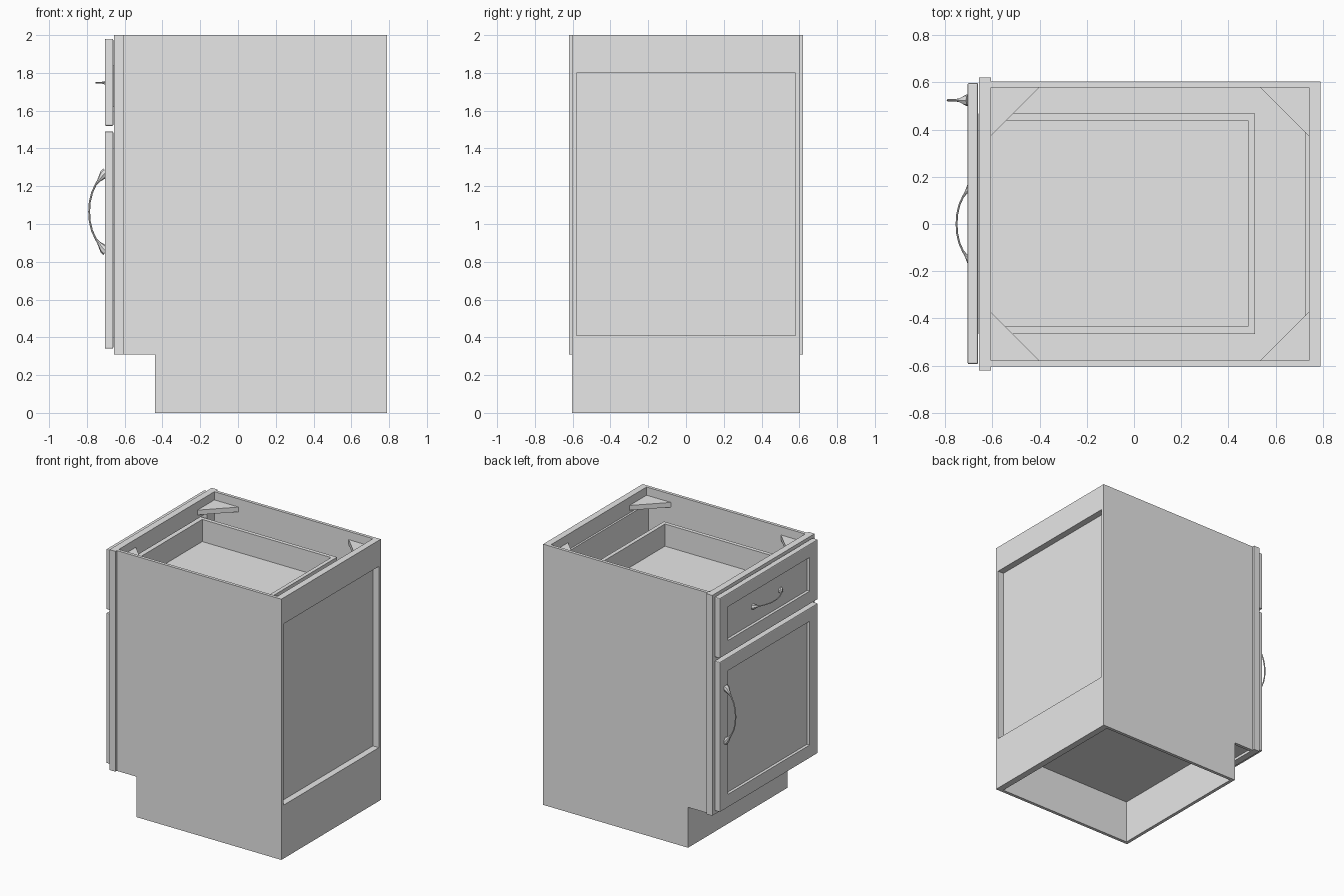
import bpy, bmesh
from mathutils import Vector

cube = bpy.data.objects.get("Cube")
if cube:
    bpy.data.objects.remove(cube, do_unlink=True)

grey = bpy.data.materials.new("light grey")
grey.use_nodes = True
grey.diffuse_color = (0.8, 0.8, 0.8, 1)
grey.node_tree.nodes["Principled BSDF"].inputs["Base Color"].default_value = (0.8, 0.8, 0.8, 1)


def add_object(name, bm):
    bmesh.ops.recalc_face_normals(bm, faces=bm.faces)
    mesh = bpy.data.meshes.new(name)
    bm.to_mesh(mesh)
    bm.free()
    mesh.materials.append(grey)
    obj = bpy.data.objects.new(name, mesh)
    bpy.context.collection.objects.link(obj)
    return obj


def box(name, x, y, z):
    """Box from (low, high) ranges."""
    bm = bmesh.new()
    bmesh.ops.create_cube(bm, size=1)
    for v in bm.verts:
        v.co = [r[0] if c < 0 else r[1] for c, r in zip(v.co, (x, y, z))]
    return add_object(name, bm)


def prism(name, points, offset):
    """Flat outline extruded along an offset."""
    bm = bmesh.new()
    face = bm.faces.new([bm.verts.new(p) for p in points])
    ext = bmesh.ops.extrude_face_region(bm, geom=[face])
    moved = [g for g in ext["geom"] if isinstance(g, bmesh.types.BMVert)]
    bmesh.ops.translate(bm, verts=moved, vec=Vector(offset))
    return add_object(name, bm)


def shaker_front(name, z):
    """Framed front with a recessed centre panel and softened outer edges."""
    bm = bmesh.new()
    bmesh.ops.create_cube(bm, size=1)
    for v in bm.verts:
        v.co = [r[0] if c < 0 else r[1]
                for c, r in zip(v.co, ((-0.705, -0.66), (-0.593, 0.597), z))]
    bm.normal_update()
    bmesh.ops.bevel(bm, geom=bm.edges[:], offset=0.006, segments=2,
                    profile=0.5, affect='EDGES')
    bm.normal_update()
    face = min(bm.faces, key=lambda f: f.calc_center_median().x)
    bmesh.ops.inset_region(bm, faces=[face], thickness=0.134)
    ext = bmesh.ops.extrude_face_region(bm, geom=[face])
    bmesh.ops.translate(bm, vec=(0.022, 0, 0),
                        verts=[g for g in ext["geom"] if isinstance(g, bmesh.types.BMVert)])
    if face.is_valid:
        bm.faces.remove(face)
    return add_object(name, bm)


def handle(name, center, along, scale):
    """Bowed pull with feet that flare out onto the front."""
    half = [(0.208, -0.008, 0.026), (0.198, 0.006, 0.024), (0.165, 0.032, 0.009),
            (0.14, 0.05, 0.005), (0.10, 0.068, 0.005), (0.05, 0.08, 0.005)]
    path = half + [(0, 0.083, 0.005)] + [(-s, o, r) for s, o, r in reversed(half)]
    curve = bpy.data.curves.new(name, 'CURVE')
    curve.dimensions = '3D'
    curve.bevel_depth = 1
    curve.bevel_resolution = 2
    curve.use_fill_caps = True
    spline = curve.splines.new('POLY')
    spline.points.add(len(path) - 1)
    for p, (s, out, r) in zip(spline.points, path):
        co = Vector(center) + (Vector(along) * s + Vector((-out, 0, 0))) * scale
        p.co = (*co, 1)
        p.radius = r * scale
    curve.materials.append(grey)
    obj = bpy.data.objects.new(name, curve)
    bpy.context.collection.objects.link(obj)
    bpy.ops.object.select_all(action='DESELECT')
    obj.select_set(True)
    bpy.context.view_layer.objects.active = obj
    bpy.ops.object.convert(target='MESH')
    bpy.ops.object.shade_smooth_by_angle()


# Side panels with the toe notch
side = [(-0.608, 0.31), (-0.44, 0.31), (-0.44, 0), (0.79, 0), (0.79, 2), (-0.608, 2)]
for name, y in (("left_side", 0.603), ("right_side", -0.603)):
    inward = -0.024 if y > 0 else 0.024
    prism(name, [(x, y, z) for x, z in side], (0, inward, 0))

# Back rails, back panel, floor and toe board
box("back_top_rail", (0.74, 0.79), (-0.579, 0.579), (1.80, 2))
box("back_bottom_rail", (0.74, 0.79), (-0.579, 0.579), (0, 0.41))
box("back_panel", (0.725, 0.74), (-0.579, 0.579), (0.33, 1.88))
box("floor_panel", (-0.608, 0.74), (-0.579, 0.579), (0.33, 0.36))
box("toe_board", (-0.44, -0.415), (-0.579, 0.579), (0, 0.33))

# Face frame
FX = (-0.657, -0.606)
for name, y in (("left_stile", (0.49, 0.62)), ("right_stile", (-0.62, -0.49))):
    box(name, FX, y, (0.31, 2))
for name, z in (("top_rail", (1.87, 2)), ("middle_rail", (1.44, 1.57)), ("bottom_rail", (0.31, 0.41))):
    box(name, FX, (-0.49, 0.49), z)

# Corner braces
for xc, sx, xn in ((-0.606, 1, "front"), (0.74, -1, "back")):
    for sy, yn in ((1, "left"), (-1, "right")):
        yc = 0.579 * sy
        prism(f"{xn}_{yn}_brace",
              [(xc, yc, 1.90), (xc + 0.206 * sx, yc, 1.90), (xc, yc - 0.206 * sy, 1.90)],
              (0, 0, 0.037))

# Drawer box
DZ = (1.62, 1.84)
box("drawer_left_wall", (-0.658, 0.513), (0.438, 0.468), DZ)
box("drawer_right_wall", (-0.658, 0.513), (-0.465, -0.435), DZ)
box("drawer_back_wall", (0.483, 0.513), (-0.435, 0.438), DZ)
box("drawer_front_wall", (-0.658, -0.61), (-0.435, 0.438), DZ)
box("drawer_floor", (-0.61, 0.483), (-0.435, 0.438), (1.64, 1.67))

# Fronts and handles
shaker_front("drawer_front", (1.52, 1.98))
shaker_front("door", (0.34, 1.49))
handle("door_handle", (-0.705, 0.524, 1.065), (0, 0, 1), 1.0)
handle("drawer_handle", (-0.683, 0, 1.748), (0, 1, 0), 0.98 * 0.84)
